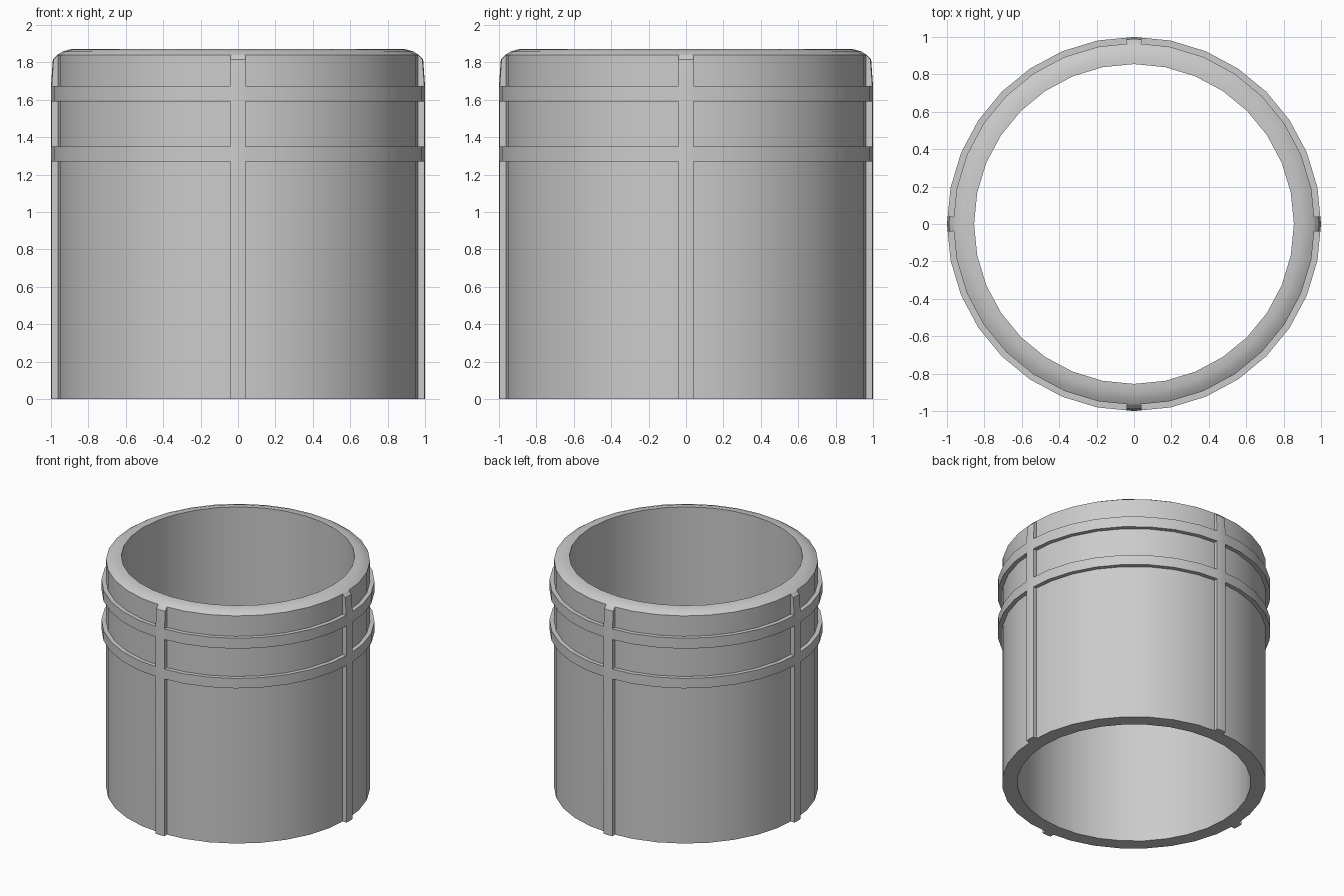
import bpy, bmesh, math

if "Cube" in bpy.data.objects:
    bpy.data.objects.remove(bpy.data.objects["Cube"])

SIDES = 32
STEP = 2 * math.pi / SIDES
RIB = math.asin(0.04)      # half angle covered by one vertical rib
QUARTER = math.pi / 2


def point(r, z, a):
    # Keep in-between angles on the flat sides of the 32-sided ring
    k = math.cos(STEP / 2) / math.cos((a + 1e-9) % STEP - STEP / 2)
    return (r * k * math.cos(a), r * k * math.sin(a), z)


def sweep(name, profile, arcs, full=False):
    """Sweep a closed (radius, z) profile through each list of angles."""
    bm = bmesh.new()
    for angles in arcs:
        rows = [[bm.verts.new(point(r, z, a)) for r, z in profile] for a in angles]
        pairs = list(zip(rows, rows[1:]))
        if full:
            pairs.append((rows[-1], rows[0]))
        else:
            bm.faces.new(rows[0])
            bm.faces.new(rows[-1])
        n = len(profile)
        for p, q in pairs:
            for i in range(n):
                j = (i + 1) % n
                bm.faces.new((p[i], q[i], q[j], p[j]))
    bmesh.ops.recalc_face_normals(bm, faces=bm.faces)
    mesh = bpy.data.meshes.new(name)
    bm.to_mesh(mesh)
    bm.free()
    obj = bpy.data.objects.new(name, mesh)
    bpy.context.collection.objects.link(obj)
    bpy.ops.object.select_all(action='DESELECT')
    bpy.context.view_layer.objects.active = obj
    obj.select_set(True)
    bpy.ops.object.shade_smooth_by_angle(angle=math.radians(30))
    return obj


# Open tube with a rounded outer rim
sweep("tube_body",
      [(0.855, 0), (0.967, 0), (0.967, 1.84), (0.94, 1.857), (0.9, 1.87), (0.855, 1.872)],
      [[i * STEP for i in range(SIDES)]], full=True)

# Four vertical ribs, tapered at the top
sweep("vertical_ribs",
      [(0.96, 0), (1.0, 0), (1.0, 1.675), (0.99, 1.815), (0.967, 1.84), (0.96, 1.84)],
      [[q * QUARTER + d for d in (-RIB, 0, RIB)] for q in range(4)])

# Two raised bands, running between the ribs
band_arcs = [[q * QUARTER + d for d in
              [RIB] + [i * STEP for i in range(1, SIDES // 4)] + [QUARTER - RIB]]
             for q in range(4)]
for name, low, high in (("lower_band", 1.27, 1.35), ("upper_band", 1.59, 1.675)):
    sweep(name, [(0.96, low), (1.0, low), (1.0, high), (0.96, high)], band_arcs)
